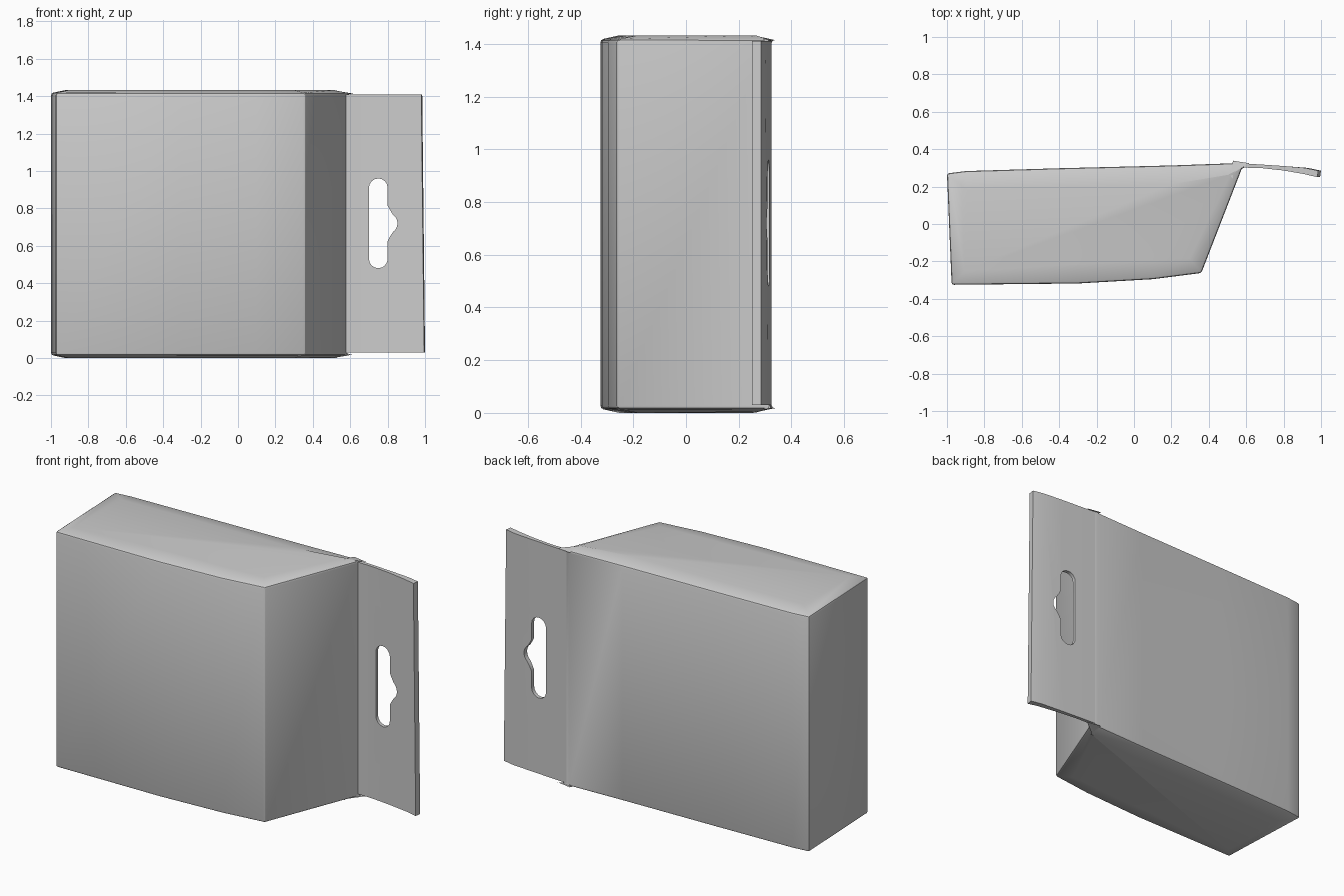
import bpy, bmesh, math

if "Cube" in bpy.data.objects:
    bpy.data.objects.remove(bpy.data.objects["Cube"])

card = bpy.data.materials.new("grey card")
card.diffuse_color = (0.6, 0.6, 0.6, 1)
card.use_nodes = True
card.node_tree.nodes["Principled BSDF"].inputs["Base Color"].default_value = card.diffuse_color


def prism(name, lower, upper):
    """Closed solid between two matching rings of 3D points."""
    bm = bmesh.new()
    a = [bm.verts.new(p) for p in lower]
    b = [bm.verts.new(p) for p in upper]
    n = len(a)
    caps = [bm.faces.new(a[::-1]), bm.faces.new(b)]
    for i in range(n):
        j = (i + 1) % n
        bm.faces.new((a[i], a[j], b[j], b[i]))
    bmesh.ops.recalc_face_normals(bm, faces=bm.faces[:])
    return finish(name, bm, caps)


def finish(name, bm, caps):
    # slightly crowned end panels on the carton
    if name == "carton_body":
        bmesh.ops.inset_individual(bm, faces=caps, thickness=0.1, depth=0.016)
    me = bpy.data.meshes.new(name)
    bm.to_mesh(me)
    bm.free()
    ob = bpy.data.objects.new(name, me)
    bpy.context.collection.objects.link(ob)
    me.materials.append(card)
    return ob


def apply_all(ob):
    bpy.ops.object.select_all(action='DESELECT')
    bpy.context.view_layer.objects.active = ob
    ob.select_set(True)
    for m in list(ob.modifiers):
        bpy.ops.object.modifier_apply(modifier=m.name)
    bpy.ops.object.shade_smooth_by_angle(angle=math.radians(30))


# Carton body: plan outline with a slanted right side
plan = [(-0.975, -0.325), (-0.3, -0.318), (0.1, -0.295), (0.36, -0.262),
        (0.585, 0.318), (0.54, 0.325), (0.2, 0.313), (-0.4, 0.298),
        (-0.9, 0.283), (-1.0, 0.27)]
body = prism("carton_body", [(x, y, 0.016) for x, y in plan],
             [(x, y, 1.416) for x, y in plan])
bev = body.modifiers.new("bevel", 'BEVEL')
bev.width, bev.segments = 0.018, 2
bev.limit_method, bev.angle_limit = 'ANGLE', math.radians(35)
apply_all(body)

# Hanging tab: thin strip curving gently forward
strip = [(0.56, 0.302), (0.68, 0.299), (0.8, 0.286), (0.93, 0.266), (0.995, 0.25),
         (1.0, 0.285), (0.93, 0.3), (0.8, 0.31), (0.68, 0.318), (0.56, 0.325)]
tab = prism("hang_tab", [(x, y, 0.03) for x, y in strip],
            [(x - 0.015 * (x > 0.9), y, 1.41) for x, y in strip])

# Hanging hole: upright slot with a rounded bump on the right
cx, r, z0, z1, zm = 0.75, 0.05, 0.53, 0.91, 0.72
hole = [(cx + r * math.cos(t), z0 + r * math.sin(t))
        for t in [math.pi * (1 + i / 8) for i in range(9)]]
hole += [(0.80, 0.625), (0.812, 0.648)]
hole += [(0.80 + 0.053 * math.cos(t), zm + 0.055 * math.sin(t))
         for t in [math.pi * (-0.32 + 0.64 * i / 6) for i in range(7)]]
hole += [(0.812, 0.792), (0.80, 0.815)]
hole += [(cx + r * math.cos(t), z1 + r * math.sin(t))
         for t in [math.pi * i / 8 for i in range(9)]]
cutter = prism("hole_cutter", [(x, 0.1, z) for x, z in hole],
               [(x, 0.5, z) for x, z in hole])
cutter.hide_render = True
cut = tab.modifiers.new("hole", 'BOOLEAN')
cut.operation, cut.solver, cut.object = 'DIFFERENCE', 'EXACT', cutter
apply_all(tab)
bpy.data.objects.remove(cutter)
